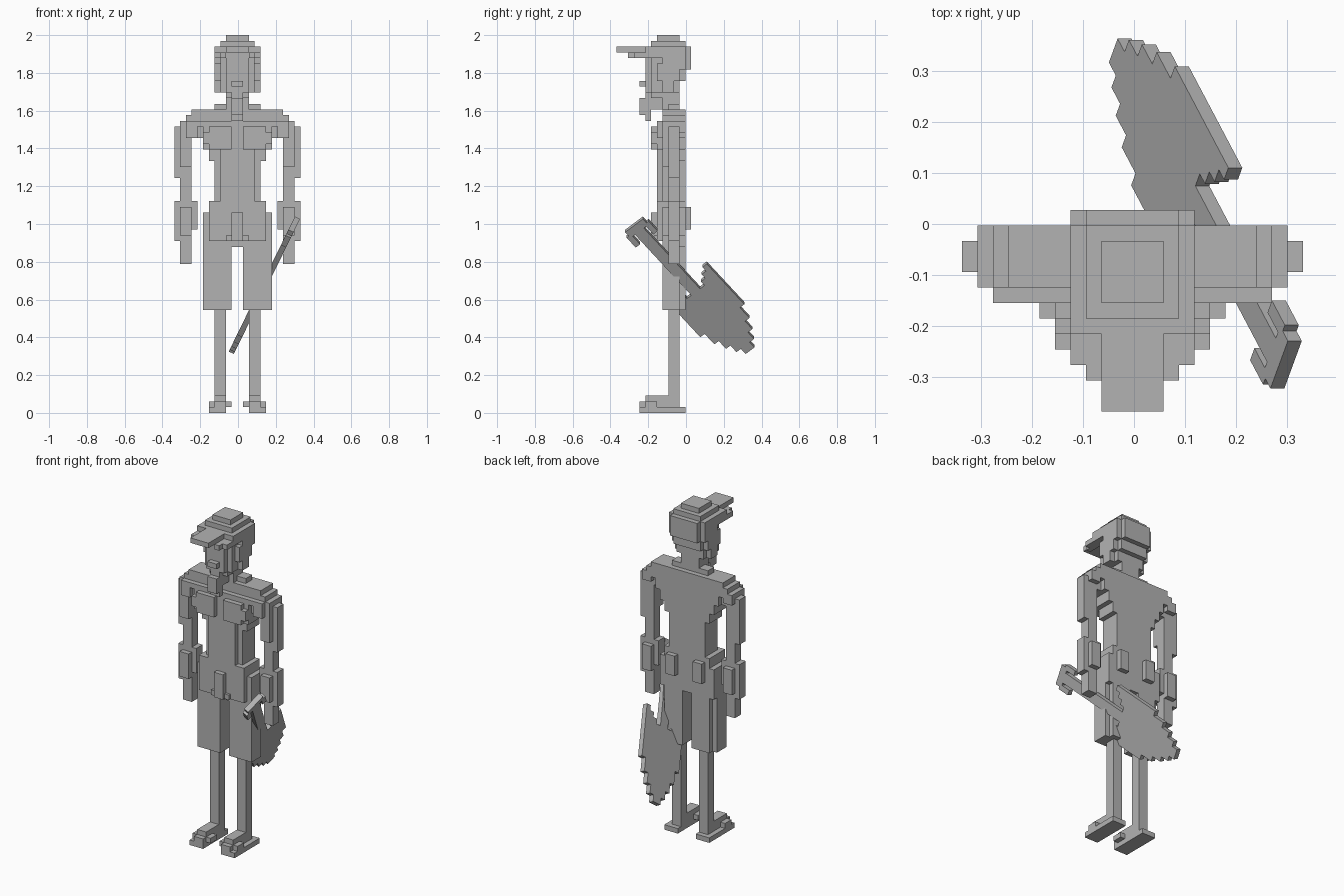
import bpy, bmesh
from mathutils import Matrix, Vector

if "Cube" in bpy.data.objects:
    bpy.data.objects.remove(bpy.data.objects["Cube"])

U = 2 / 66                      # one block
CX, CY = -0.003, -0.003         # block grid origin

gray = bpy.data.materials.new("plain_gray")
gray.diffuse_color = (0.45, 0.45, 0.45, 1)
gray.use_nodes = True
gray.node_tree.nodes["Principled BSDF"].inputs["Base Color"].default_value = gray.diffuse_color


def finish(name, bm):
    me = bpy.data.meshes.new(name)
    bm.to_mesh(me)
    bm.free()
    me.materials.append(gray)
    ob = bpy.data.objects.new(name, me)
    bpy.context.collection.objects.link(ob)
    return ob


def add_box(bm, lo, hi):
    size = [h - l for l, h in zip(lo, hi)]
    mid = [(h + l) / 2 for l, h in zip(lo, hi)]
    bmesh.ops.create_cube(bm, size=1, matrix=Matrix.Translation(mid) @ Matrix.Diagonal((*size, 1)))


def blocks(name, boxes):
    """Boxes in block units (x0, x1, y0, y1, z0, z1); off-centre ones are mirrored."""
    bm = bmesh.new()
    for x0, x1, y0, y1, z0, z1 in boxes:
        spans = [(x0, x1)] if x0 == -x1 else [(x0, x1), (-x1, -x0)]
        for a, b in spans:
            add_box(bm, (CX + a * U, CY + y0 * U, z0 * U), (CX + b * U, CY + y1 * U, z1 * U))
    return finish(name, bm)


# Cap with curved brim
blocks("cap", [
    (-2, 2, -5, -1, 65, 66),
    (-3, 3, -6, 0, 64, 65),
    (-4, 4, -7, 0, 62, 64),
    (-3, 3, 0, 1, 60, 64),
    (-2, 2, -12, -7, 63, 64),
    (2, 3, -10, -6, 62, 63),
    (3, 4, -9, -6, 62, 63),
])

# Head, hair, nose and ears
blocks("head", [
    (-3, 3, -6, -1, 56, 62),
    (-2, 2, -7, -5, 56, 62),
    (-1, 1, -8, -7, 57, 58),
    (-2, 2, -6, -2, 55, 56),
])
blocks("hair", [
    (-3, 3, -2, 0, 58, 62),
    (3, 4, -4, 0, 60, 62),
    (3, 4, -5, -1, 58, 61),
    (3, 4, -4, -2, 56, 58),
])
blocks("beard", [
    (-1, 1, -8, -7, 52, 55),
    (-1, 1, -7, -6, 51, 56),
    (-1, 1, -6, -4, 53, 56),
])
blocks("neck", [(-2, 2, -4, -1, 52, 56), (-4, 4, -3, -1, 53, 54)])

# Torso with chest plates
blocks("torso", [
    (-8, 8, -4, 0, 52, 53),
    (-9, 9, -4, 0, 51, 52),
    (-8, 8, -5, 0, 50, 51),
    (-7, 7, -4, 0, 48, 50),
    (-6, 6, -5, 0, 46, 50),
    (-5, 5, -4, 0, 44, 46),
    (-4, 4, -4, 0, 36, 44),
    (-3, 3, -5, -1, 36, 46),
    (1, 5, -6, -5, 46, 50),
    (5, 6, -6, -5, 47, 49),
])

# Arms
blocks("upper_arms", [
    (8, 10, -4, 0, 49, 51),
    (7, 9, -5, -1, 48, 51),
    (8, 10, -4, -1, 43, 49),
    (9, 11, -3, -1, 41, 50),
    (8, 9, -3, -1, 45, 49),
])
blocks("forearms", [
    (8, 10, -3, -1, 30, 43),
    (8, 10, -4, 0, 31, 36),
    (10, 11, -3, -1, 30, 37),
    (7, 8, -3, -1, 32, 37),
])
blocks("hands", [(8, 10, -3, -1, 26, 30)])

# Shorts with fly and back pockets
blocks("shorts", [
    (-5, 5, -4, 0, 35, 37),
    (-5, 5, -5, 0, 30, 37),
    (-6, 6, -4, 0, 29, 35),
    (1, 5, -4, 0, 18, 30),
    (5, 6, -4, -1, 18, 30),
    (-1, 1, -6, -5, 30, 35),
    (-2, 2, -5.5, -5, 30, 31),
    (2, 4, 0, 1, 32, 36),
])

# Legs and shoes
blocks("lower_legs", [(2, 4, -3, -1, 1, 18)])
blocks("shoes", [
    (2, 5, -8, 0, 0, 1),
    (2, 4, -8, -1, 1, 2),
    (4, 5, -7, -5, 1, 2),
    (1, 2, -7, -5, 1, 2),
    (2, 4, -7, -1, 2, 3),
])

# Shovel: flat plates in a tilted frame (a along handle, b across, n thickness)
SLOPE = 0.49
y_axis = Vector((0, 1, 0))
t_axis = Vector((SLOPE, 0, 1)).normalized()
a_axis = (y_axis * 0.64 - t_axis * 0.768).normalized()
b_axis = (y_axis * 0.768 + t_axis * 0.64).normalized()
n_axis = a_axis.cross(b_axis).normalized()
frame = Matrix((a_axis, b_axis, n_axis)).transposed().to_4x4()
frame.translation = (-0.02 - SLOPE * 0.35, 0, 0)
MID = 0.50


def plates(name, rects):
    """Plates (a0, a1, b0, b1), b in blocks from the shaft centre, both sides."""
    bm = bmesh.new()
    for a0, a1, b0, b1 in rects:
        spans = [(b0, b1)] if b0 == -b1 else [(b0, b1), (-b1, -b0)]
        for p, q in spans:
            add_box(bm, (a0, MID + p * U, -U / 2), (a1, MID + q * U, U / 2))
    bm.transform(frame)
    return finish(name, bm)


plates("shovel_blade", [
    (-0.55, -0.07, -1, 1),
    (-0.52, -0.11, 1, 2),
    (-0.55, -0.16, 2, 3),
    (-0.58, -0.22, 3, 4),
    (-0.61, -0.30, 4, 5),
])
plates("shovel_handle", [(-1.0, -0.52, -1, 1)])
plates("shovel_grip", [
    (-1.03, -0.985, -2, 2),
    (-1.0, -0.925, 1.5, 2.5),
])
